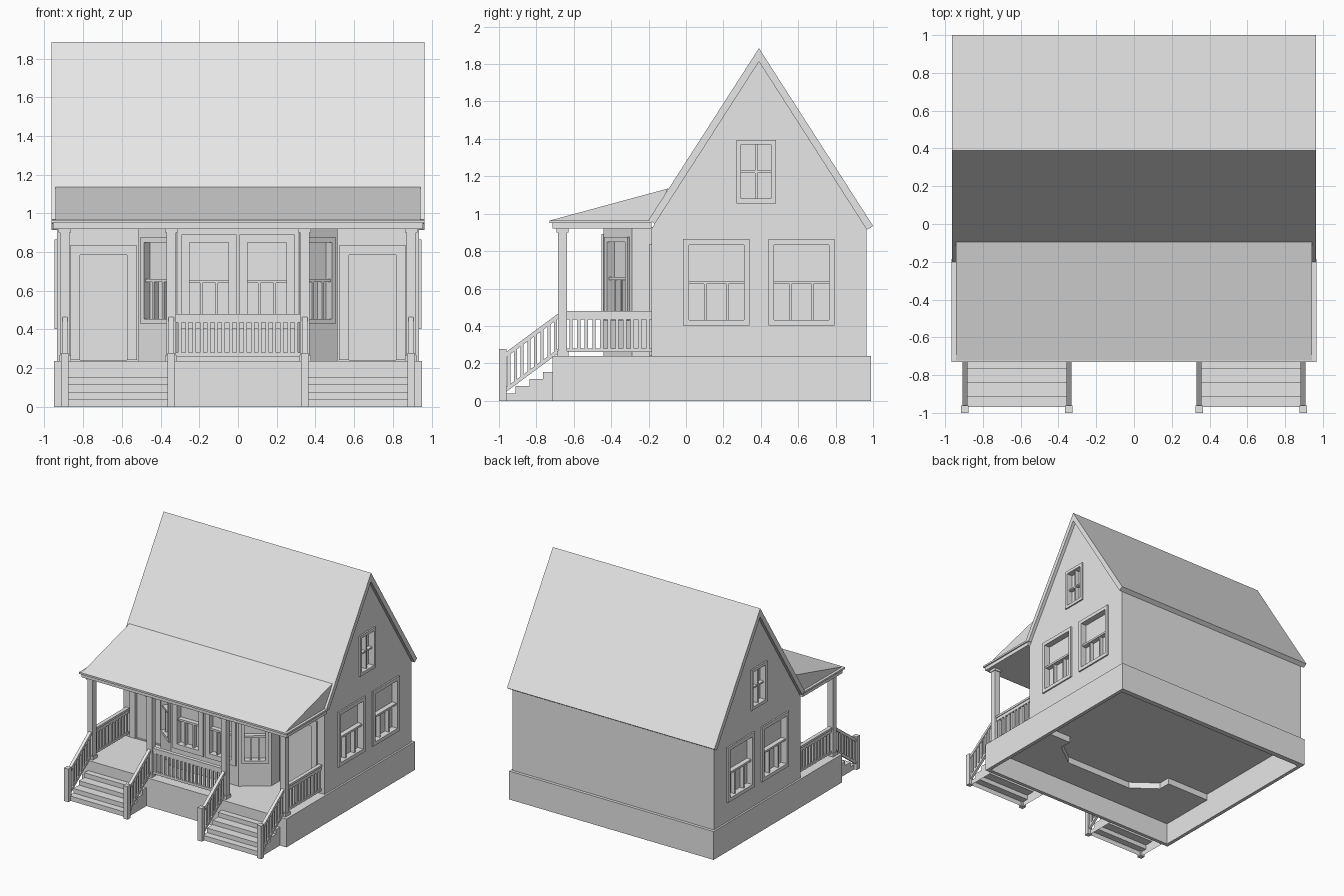
import bpy, bmesh, math
from mathutils import Matrix, Vector

if "Cube" in bpy.data.objects:
    bpy.data.objects.remove(bpy.data.objects["Cube"])

GREY = (0.8, 0.8, 0.8, 1)
mat = bpy.data.materials.new("pale_grey")
mat.use_nodes = True
mat.diffuse_color = GREY
mat.node_tree.nodes["Principled BSDF"].inputs["Base Color"].default_value = GREY


def finish(name, bm):
    bmesh.ops.recalc_face_normals(bm, faces=bm.faces)
    mesh = bpy.data.meshes.new(name)
    bm.to_mesh(mesh)
    bm.free()
    mesh.materials.append(mat)
    obj = bpy.data.objects.new(name, mesh)
    bpy.context.collection.objects.link(obj)
    return obj


def boxes(name, parts, matrix=Matrix()):
    """One object from (low corner, high corner) pairs."""
    bm = bmesh.new()
    for lo, hi in parts:
        lo, hi = Vector(lo), Vector(hi)
        m = Matrix.Translation((lo + hi) / 2) @ Matrix.Diagonal((*(hi - lo), 1))
        bmesh.ops.create_cube(bm, size=1, matrix=matrix @ m)
    return finish(name, bm)


def prism(name, pts, axis, a, b, skip=()):
    """Extrude a profile along x (points are y, z) or z (points are x, y)."""
    bm = bmesh.new()
    rings = []
    for d in (a, b):
        rings.append([bm.verts.new((d, *p) if axis == "x" else (*p, d)) for p in pts])
        bm.faces.new(rings[-1])
    n = len(pts)
    for i in range(n):
        if i not in skip:
            j = (i + 1) % n
            bm.faces.new((rings[0][i], rings[0][j], rings[1][j], rings[1][i]))
    return finish(name, bm)


def cut(target, cutters):
    for c in cutters:
        c.hide_render = True
        mod = target.modifiers.new("opening", "BOOLEAN")
        mod.operation, mod.solver, mod.object = "DIFFERENCE", "EXACT", c
    dg = bpy.context.evaluated_depsgraph_get()
    mesh = bpy.data.meshes.new_from_object(target.evaluated_get(dg))
    target.modifiers.clear()
    target.data = mesh
    for c in cutters:
        bpy.data.objects.remove(c)


def opening(name, x, y, angle, w, z0, z1, style, trim=0.03, depth=0.04):
    """Trim and bars of a window or door; returns the cutter for its recess."""
    m = Matrix.Translation((x, y, 0)) @ Matrix.Rotation(angle, 4, "Z")
    h, t = w / 2, trim
    low = z0 if style == "door" else z0 - t
    parts = [((-h - t, -0.012, low), (-h, 0.005, z1 + t)),
             ((h, -0.012, low), (h + t, 0.005, z1 + t)),
             ((-h, -0.012, z1), (h, 0.005, z1 + t))]
    if style != "door":
        parts.append(((-h, -0.012, low), (h, 0.005, z0)))
    if style == "sash":
        mid = (z0 + z1) / 2
        parts.append(((-h, 0, mid - 0.008), (h, depth, mid + 0.008)))
        for s in (-1, 1):
            c = s * w / 5
            parts.append(((c - 0.006, 0.005, z0), (c + 0.006, depth, mid)))
    if style == "cross":
        mid = (z0 + z1) / 2
        parts += [((-0.006, 0.005, z0), (0.006, depth, z1)),
                  ((-h, 0.007, mid - 0.006), (h, depth, mid + 0.006))]
    boxes(name, parts, m)
    return boxes(name + "_cutter", [((-h, -0.05, z0), (h, depth, z1))], m)


FLOOR = 0.238

# Hollow foundation
boxes("foundation", [
    ((-0.95, -0.715, 0), (0.95, -0.685, FLOOR)),
    ((-0.95, 0.945, 0), (0.95, 0.99, FLOOR)),
    ((-0.95, -0.685, 0), (-0.92, 0.945, FLOOR)),
    ((0.92, -0.685, 0), (0.95, 0.945, FLOOR))])

# Porch floor, shaped around the bay
bay_side = [(0.515, -0.185), (0.515, -0.29), (0.315, -0.44)]
bay_front = bay_side + [(-x, y) for x, y in reversed(bay_side)]
prism("porch_floor", [(-0.93, -0.185), (-0.93, -0.7), (0.93, -0.7), (0.93, -0.185)] + bay_front,
      "z", 0.185, FLOOR)

# House body, bay and main roof
house = prism("house_walls", [(-0.185, FLOOR), (0.965, FLOOR), (0.965, 0.918),
                              (0.39, 1.813), (-0.185, 0.918)], "x", -0.935, 0.935)
bay = prism("bay_walls", [(0.515, -0.17)] + bay_front + [(-0.515, -0.17)], "z", FLOOR, 0.93)
prism("main_roof", [(0.39, 1.885), (1.0, 0.935), (0.967, 0.914),
                    (0.39, 1.813), (-0.167, 0.946), (-0.2, 0.967)], "x", -0.963, 0.963)

# Porch roof, eave board and beam
prism("porch_roof", [(-0.73, 0.963), (-0.095, 1.135), (-0.19, 0.963)], "x", -0.943, 0.943)
boxes("porch_eave", [((-0.965, -0.73, 0.95), (0.965, -0.185, 0.965))])
boxes("porch_beam", [((-0.955, -0.715, 0.92), (0.955, -0.185, 0.95))])

# Windows and doors
house_cuts, bay_cuts = [], []
slant = math.atan2(0.15, 0.2)
for s, side in ((1, "left"), (-1, "right")):
    wall = (s * 0.935, s * math.pi / 2)
    for y, place in ((0.1625, "front"), (0.6175, "back")):
        house_cuts.append(opening(f"{side}_{place}_window", wall[0], y, wall[1],
                                  0.295, 0.433, 0.834, "sash"))
    house_cuts.append(opening(f"{side}_attic_window", wall[0], 0.375, wall[1],
                              0.16, 1.08, 1.37, "cross", 0.025))
    house_cuts.append(opening(f"{side}_door", s * 0.695, -0.185, 0,
                              0.245, FLOOR + 0.005, 0.785, "door", 0.05, 0.015))
    bay_cuts.append(opening(f"bay_{side}_front_window", s * 0.15, -0.44, 0,
                            0.2, 0.445, 0.85, "sash", 0.042))
    bay_cuts.append(opening(f"bay_{side}_slanted_window", s * 0.415, -0.365, s * slant,
                            0.16, 0.455, 0.85, "sash", 0.025))
cut(house, house_cuts)
cut(bay, bay_cuts)

# Porch posts with base and cap
POST_Y = -0.66
for x in (-0.895, -0.345, 0.345, 0.895):
    boxes("porch_post", [((x - w, POST_Y - w, a), (x + w, POST_Y + w, b))
                         for w, a, b in ((0.025, FLOOR, 0.92), (0.031, FLOOR, 0.265),
                                         (0.032, 0.9, 0.92))])


def level_railing(name, length, count, matrix):
    """Railing along local x with evenly spaced balusters."""
    parts = [((0, -0.016, 0.462), (length, 0.016, 0.48)),
             ((0, -0.01, 0.435), (length, 0.01, 0.462)),
             ((0, -0.01, 0.26), (length, 0.01, 0.28))]
    for i in range(count):
        x = length * (i + 0.5) / count
        parts.append(((x - 0.009, -0.008, 0.28), (x + 0.009, 0.008, 0.435)))
    boxes(name, parts, matrix)


level_railing("front_railing", 0.64, 17, Matrix.Translation((-0.32, POST_Y, 0)))
for s in (-1, 1):
    level_railing("side_railing", 0.45, 11, Matrix.Translation((s * 0.895, -0.635, 0))
                  @ Matrix.Rotation(math.pi / 2, 4, "Z"))

# Stairs: treads, newels and sloping rails
steps = [(-0.97, 0.04), (-0.912, 0.078), (-0.838, 0.115), (-0.765, 0.153)]
profile = [(-0.715, 0)]
last = 0
for y, z in steps:
    profile += [(y, last), (y, z)]
    last = z
profile.append((-0.715, last))
Y0, Y1 = -0.965, -0.68


def slope(y, z):
    return z + (y - Y0) * 0.74


for s in (-1, 1):
    a, b = sorted((s * 0.35, s * 0.89))
    prism("stairs", profile, "x", a, b, skip=(0, len(profile) - 1))
    for x in (s * 0.345, s * 0.895):
        boxes("newel", [((x - 0.02, -1.0, 0), (x + 0.02, -0.96, 0.278))])
        for name, z, t, w in (("stair_handrail", 0.23, 0.028, 0.013),
                              ("stair_bottom_rail", 0.045, 0.025, 0.01)):
            prism(name, [(Y0, z), (Y1, slope(Y1, z)), (Y1, slope(Y1, z + t)), (Y0, z + t)],
                  "x", x - w, x + w)
        balusters = []
        for i in range(8):
            y = Y0 + (Y1 - Y0) * (i + 0.5) / 8
            balusters.append(((x - 0.008, y - 0.008, slope(y, 0.06)),
                              (x + 0.008, y + 0.008, slope(y, 0.24))))
        boxes("stair_balusters", balusters)
